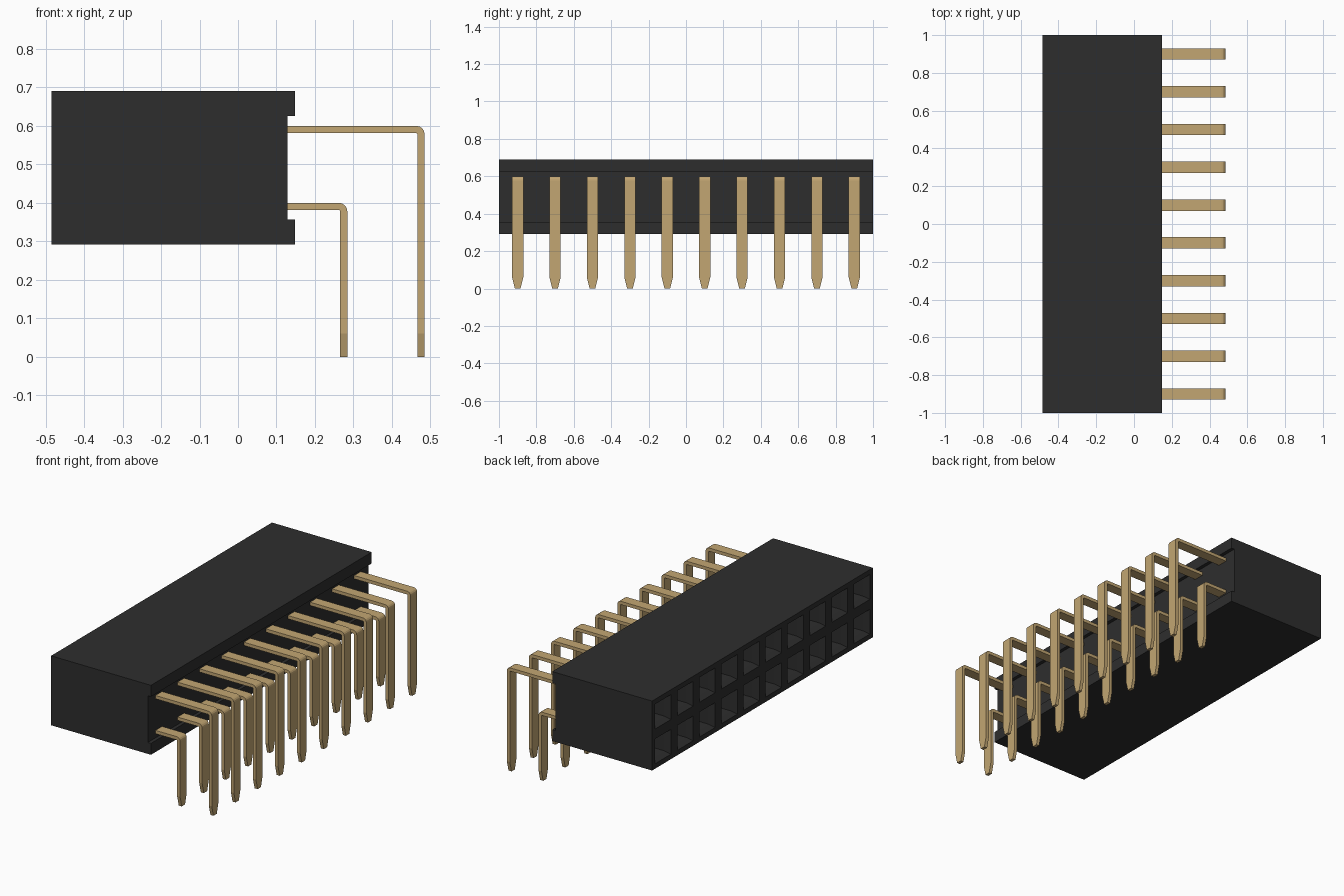
import bpy, bmesh
from mathutils import Vector
from math import sin, cos, pi

cube = bpy.data.objects.get("Cube")
if cube:
    bpy.data.objects.remove(cube, do_unlink=True)


def material(name, rgb):
    m = bpy.data.materials.new(name)
    m.use_nodes = True
    m.diffuse_color = (*rgb, 1)
    m.node_tree.nodes["Principled BSDF"].inputs["Base Color"].default_value = (*rgb, 1)
    return m


black = material("black plastic", (0.027, 0.027, 0.027))
gold = material("gold metal", (0.54, 0.38, 0.17))


def finish(name, bm, mat):
    bmesh.ops.recalc_face_normals(bm, faces=bm.faces)
    mesh = bpy.data.meshes.new(name)
    bm.to_mesh(mesh)
    bm.free()
    mesh.materials.append(mat)
    obj = bpy.data.objects.new(name, mesh)
    bpy.context.collection.objects.link(obj)
    return obj


COLUMNS, PITCH = 10, 0.2
LEFT, RIGHT, NOTCH = -0.485, 0.148, 0.128
BOTTOM, TOP = 0.292, 0.69

# Housing: notched profile extruded along y
bm = bmesh.new()
profile = [(LEFT, BOTTOM), (RIGHT, BOTTOM), (RIGHT, 0.357), (NOTCH, 0.357),
           (NOTCH, 0.625), (RIGHT, 0.625), (RIGHT, TOP), (LEFT, TOP)]
end = bm.faces.new([bm.verts.new((x, -1, z)) for x, z in profile])
side = bmesh.ops.extrude_face_region(bm, geom=[end])
bmesh.ops.translate(bm, vec=(0, 2, 0),
                    verts=[v for v in side["geom"] if isinstance(v, bmesh.types.BMVert)])

# Socket face: one cell per contact, each with a funnel leading to a square hole
bmesh.ops.recalc_face_normals(bm, faces=bm.faces)
bm.faces.ensure_lookup_table()
plain = [f for f in bm.faces if f.normal.x < -0.9 and f.calc_center_median().x < LEFT + 0.01]
bmesh.ops.delete(bm, geom=plain, context='FACES_ONLY')
rows = [BOTTOM, (BOTTOM + TOP) / 2, TOP]
grid = [[bm.verts.new((LEFT, -1 + i * PITCH, z)) for z in rows] for i in range(COLUMNS + 1)]
cells = [bm.faces.new((grid[i][j], grid[i][j + 1], grid[i + 1][j + 1], grid[i + 1][j]))
         for i in range(COLUMNS) for j in range(2)]
bmesh.ops.remove_doubles(bm, verts=bm.verts, dist=1e-4)
bmesh.ops.recalc_face_normals(bm, faces=bm.faces)
for thickness, depth in ((0.04, 0), (0.025, 0.03), (0.0005, 0.25)):
    bmesh.ops.inset_individual(bm, faces=cells, thickness=thickness)
    for v in {v for f in cells for v in f.verts}:
        v.co.x += depth
finish("housing", bm, black)


# Bent pins: side outline with a rounded corner, widened along y, with a tapered tip
def make_pin(name, y, reach, height):
    t, r, half, taper = 0.019, 0.022, 0.03, 0.06
    corner = [(reach - r + r * sin(a), height - r + r * cos(a))
              for a in (pi / 2 * k / 4 for k in range(5))]
    inner = [(reach - t - 0.003 + 0.003 * sin(a), height - t - 0.003 + 0.003 * cos(a))
             for a in (pi / 2 * k / 4 for k in range(5))]
    outer_line = [(NOTCH - 0.01, height)] + corner + [(reach, taper), (reach, 0)]
    inner_line = [(NOTCH - 0.01, height - t)] + inner + [(reach - t, taper), (reach - t, 0)]
    bm = bmesh.new()
    rings = []
    for (ox, oz), (ix, iz) in zip(outer_line, inner_line):
        w = 0.015 if oz == 0 else half
        rings.append([bm.verts.new(Vector(p)) for p in
                      ((ox, y - w, oz), (ox, y + w, oz), (ix, y + w, iz), (ix, y - w, iz))])
    for a, b in zip(rings, rings[1:]):
        for k in range(4):
            n = (k + 1) % 4
            bm.faces.new((a[k], a[n], b[n], b[k]))
    bm.faces.new(rings[0])
    bm.faces.new(rings[-1])
    finish(name, bm, gold)


for i in range(COLUMNS):
    y = (i - (COLUMNS - 1) / 2) * PITCH
    make_pin(f"upper_pin_{i + 1}", y, 0.485, 0.6)
    make_pin(f"lower_pin_{i + 1}", y, 0.284, 0.4)
